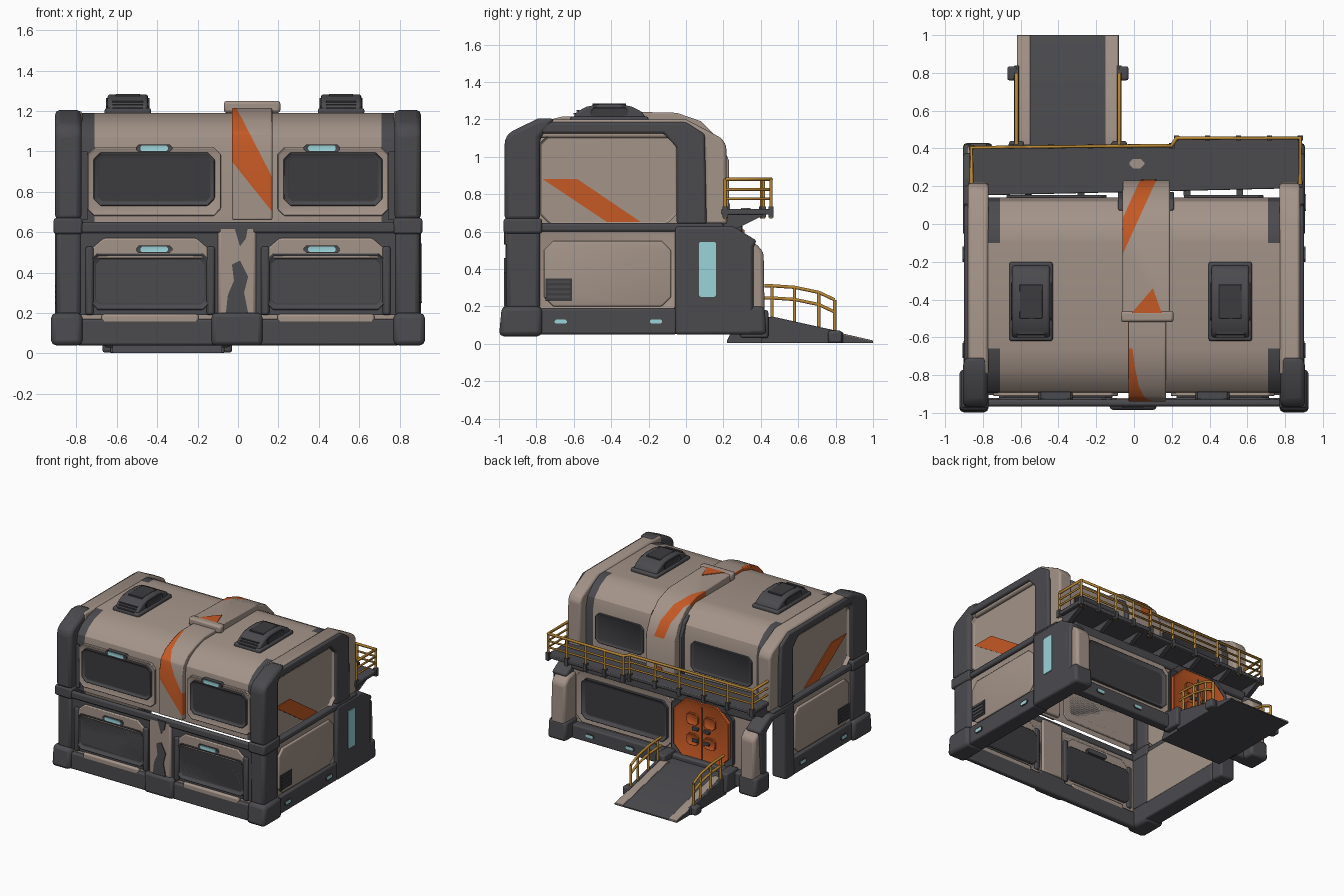
import bpy, bmesh
from mathutils import Vector

cube = bpy.data.objects.get("Cube")
if cube:
    bpy.data.objects.remove(cube)


def material(name, r, g, b):
    m = bpy.data.materials.new(name)
    m.use_nodes = True
    m.diffuse_color = (r, g, b, 1)
    m.node_tree.nodes["Principled BSDF"].inputs["Base Color"].default_value = (r, g, b, 1)
    return m


BEIGE = material("beige_paint", .37, .295, .25)
DARK = material("dark_metal", .07, .07, .078)
GLASS = material("dark_glass", .045, .045, .05)
VENT = material("vent_black", .045, .046, .051)
ORANGE = material("orange_paint", .56, .10, .018)
YELLOW = material("yellow_rail", .48, .24, .035)
CYAN = material("cyan_light", .33, .66, .70)


def finish(name, bm, mats, bevel=0):
    bmesh.ops.recalc_face_normals(bm, faces=bm.faces)
    me = bpy.data.meshes.new(name)
    bm.to_mesh(me)
    bm.free()
    ob = bpy.data.objects.new(name, me)
    bpy.context.collection.objects.link(ob)
    for m in mats:
        me.materials.append(m)
    if bevel:
        mod = ob.modifiers.new("Bevel", 'BEVEL')
        mod.width, mod.segments, mod.limit_method = bevel, 2, 'ANGLE'


def solid(pts, axis, a, b):
    """Extrude a 2D outline along one axis from a to b."""
    put = {'x': lambda u, v, d: (d, u, v), 'y': lambda u, v, d: (u, d, v),
           'z': lambda u, v, d: (u, v, d)}[axis]
    bm = bmesh.new()
    lo = [bm.verts.new(put(u, v, a)) for u, v in pts]
    hi = [bm.verts.new(put(u, v, b)) for u, v in pts]
    bm.faces.new(lo)
    bm.faces.new(hi)
    for i in range(len(pts)):
        j = (i + 1) % len(pts)
        bm.faces.new((lo[i], lo[j], hi[j], hi[i]))
    bmesh.ops.recalc_face_normals(bm, faces=bm.faces)
    return bm


def prism(name, pts, axis, a, b, mat, bevel=0):
    finish(name, solid(pts, axis, a, b), [mat], bevel)


def box(name, x0, x1, y0, y1, z0, z1, mat, bevel=.012):
    prism(name, [(x0, y0), (x1, y0), (x1, y1), (x0, y1)], 'z', z0, z1, mat, bevel)


def chamfered(u0, u1, v0, v1, c):
    return [(u0 + c, v0), (u1 - c, v0), (u1, v0 + c), (u1, v1 - c),
            (u1 - c, v1), (u0 + c, v1), (u0, v1 - c), (u0, v0 + c)]


def panel(name, rect, axis, a, b, rim, inner, inset=.03, sink=.02, c=.05, bevel=.006):
    """Chamfered plate whose outer face (at b) is inset and pushed back."""
    bm = solid(chamfered(*rect, c), axis, a, b)
    way = Vector([float(axis == k) for k in 'xyz']) * (1 if b > a else -1)
    face = max(bm.faces, key=lambda f: f.normal.dot(way))
    back = min(bm.faces, key=lambda f: f.normal.dot(way))
    bmesh.ops.inset_individual(bm, faces=[face], thickness=inset)
    bmesh.ops.translate(bm, verts=face.verts, vec=-way * sink)
    face.material_index = back.material_index = 1
    finish(name, bm, [rim, inner], bevel)


def tube(name, pts, r=.01):
    cu = bpy.data.curves.new(name, 'CURVE')
    cu.dimensions, cu.bevel_depth, cu.bevel_resolution = '3D', r, 1
    sp = cu.splines.new('POLY')
    sp.points.add(len(pts) - 1)
    for p, co in zip(sp.points, pts):
        p.co = (*co, 1)
    cu.materials.append(YELLOW)
    bpy.context.collection.objects.link(bpy.data.objects.new(name, cu))


def painted(name, pts, x0, x1, planes, rule, paint, drop=None, bevel=0):
    """Extruded profile, cut along planes; faces meeting the rule get the paint."""
    bm = solid(pts, 'x', x0, x1)
    if drop:
        bmesh.ops.delete(bm, geom=[f for f in bm.faces if drop(f.normal)], context='FACES')
    for co, no in planes:
        bmesh.ops.bisect_plane(bm, geom=bm.verts[:] + bm.edges[:] + bm.faces[:], plane_co=co, plane_no=no)
    for f in bm.faces:
        f.material_index = int(rule(f.calc_center_median()))
    finish(name, bm, [BEIGE, paint], bevel)


# Hollow storey bodies, with dark patches at the roof corners
painted("upper_body", [(-.895, .64), (-.895, 1.0), (-.885, 1.07), (-.84, 1.12), (-.77, 1.16), (-.66, 1.19),
                       (-.03, 1.19), (.05, 1.15), (.12, 1.08), (.14, 1.0), (.14, .64)], -.8, .8,
        [((s * .71, 0, 0), (1, 0, 0)) for s in (-1, 1)] + [((0, -.1, 0), (0, 1, 0))],
        lambda c: .71 < abs(c.x) < .79 and (c.y < -.66 or c.y > -.1), DARK, lambda n: n.z < -.9)
painted("lower_body", [(-.935, .08), (-.935, .62), (.2, .63), (.28, .6), (.28, .08)], -.79, .79,
        [], lambda c: False, DARK, lambda n: abs(n.z) > .9 or abs(n.x) > .9)
box("front_dark_wall", -.79, .79, -.945, -.935, .19, .62, DARK, 0)

# Central band over the roof, painted with slanted stripes
painted("front_band", [(-.94, .66), (-.94, 1.0), (-.92, 1.09), (-.86, 1.15), (-.76, 1.19), (-.66, 1.215),
                       (-.48, 1.215), (-.48, 1.15), (-.7, 1.13), (-.86, 1.05), (-.87, .66)], -.03, .17,
        [((0, 0, 1.2), (1.94, 0, 1)), ((-.03, 0, .95), (1.25, 0, 1))],
        lambda c: c.y < -.68 and c.z + 1.94 * c.x < 1.2 and c.z + 1.25 * c.x > .9125, ORANGE, None, .008)
painted("rear_band", [(-.5, 1.15), (-.51, 1.22), (-.48, 1.245), (-.05, 1.235), (.08, 1.19), (.18, 1.09),
                      (.23, .98), (.23, .66), (.1, .66), (.1, 1.0), (-.05, 1.15)], -.06, .19,
        [((-.06, -.16, 0), (-2.2, 1, 0)), ((-.06, .03, 0), (-2.2, 1, 0))],
        lambda c: c.z > .95 and -.16 < c.y - 2.2 * (c.x + .06) < .03, ORANGE, None, .008)
box("band_collar", -.07, .21, -.52, -.46, 1.19, 1.25, BEIGE, .015)
prism("roof_stripe", [(-.02, -.48), (.15, -.48), (.1, -.34)], 'z', 1.24, 1.248, ORANGE)
prism("band_rear_mark", [(.03, .69), (.13, .69), (.11, .75), (.05, .75)], 'y', .228, .236, ORANGE)
prism("balcony_disc", chamfered(-.025, .055, .295, .345, .02), 'z', .72, .727, BEIGE)
for x in (-.07, .198):
    prism("rear_band_rib", [(.07, 1.14), (.13, 1.1), (.17, 1.0), (.17, .68), (.1, .68), (.1, 1.05)],
          'x', x - .014, x + .014, DARK, .006)

# Upper windows on both long walls
for x0, x1 in ((-.715, -.115), (.225, .715)):
    panel("upper_front_surround", (x0 - .03, x1 + .03, .68, 1.02), 'y', -.885, -.912, BEIGE, BEIGE, .02, .008, .035)
    panel("upper_front_window", (x0, x1, .73, .995), 'y', -.885, -.925, DARK, GLASS, .022, .015, .035)
    panel("upper_rear_window", (x0 + .04, x1 - .03, .75, .985), 'y', .12, .155, DARK, GLASS, .022, .01, .03)
for s in (-1, 1):
    a, b = sorted((s * .745, s * .79))
    box("upper_wall_edge", a, b, -.905, -.89, .66, 1.0, DARK, 0)

# Lower front windows with dark rims, beige hoods and lamps
for s in (-1, 1):
    a, b = sorted((s * .135, s * .735))
    panel("lower_front_window", (a, b, .215, .495), 'y', -.92, -.965, DARK, GLASS, .028, .02, .04)
    prism("lower_front_hood", [(a, .47), (b, .47), (b, .51), (b - .07, .57), (a + .07, .57), (a, .51)],
          'y', -.955, -.93, BEIGE, .008)
    box("lower_front_sill", a + .06, b - .06, -.965, -.92, .145, .195, BEIGE)
    for x in (a, b):
        box("window_post", x - .02, x + .02, -.965, -.92, .19, .53, DARK)
    for z, y in ((1.015, -.915), (.515, -.955)):
        panel("window_lamp_mount", (s * .415 - .09, s * .415 + .09, z - .018, z + .018),
              'y', y + .05, y - .008, DARK, DARK, .005, .002, .012, 0)
        panel("window_lamp", (s * .415 - .068, s * .415 + .068, z - .014, z + .014),
              'y', y, y - .011, CYAN, CYAN, .004, .001, .008, 0)

# Lower central column with a dark worn patch
box("front_column", -.1, .09, -.965, -.92, .19, .63, BEIGE, .015)
prism("column_patch", [(-.06, .2), (.05, .2), (.03, .3), (.05, .38), (.01, .46), (-.03, .44),
                       (-.02, .36), (-.05, .29)], 'y', -.972, -.965, DARK)
prism("column_patch_top", [(-.02, .63), (.05, .63), (.04, .57), (.01, .53)], 'y', -.972, -.965, DARK)

# Beams around the building
box("front_middle_beam", -.8, .8, -.965, -.93, .595, .65, DARK)
box("front_base_beam", -.8, .8, -.965, -.92, .04, .17, DARK)
box("front_base_block", -.13, .12, -.985, -.92, .04, .2, DARK, .02)
box("rear_base_beam", -.8, .8, .26, .34, .05, .16, DARK)
box("rear_top_beam", -.8, .8, .22, .3, .57, .64, DARK)
for x in (.6, .25):
    panel("rear_base_lamp", (x - .04, x + .04, .087, .122), 'y', .33, .347, DARK, CYAN, .008, 0, .012, 0)

# Side frames, built once per side
for s in (-1, 1):
    def side(name, pts, a, b, mat, bevel=.012):
        prism(name, pts, 'x', s * a, s * b, mat, bevel)

    def side_panel(name, rect, a, b, *style):
        panel(name, rect, 'x', s * a, s * b, *style)

    side("upper_front_column", [(-.97, .66), (-.97, 1.09), (-.945, 1.13), (-.79, 1.205), (-.7, 1.205),
                                (-.78, 1.1), (-.78, .66)], .775, .905, DARK, .025)
    side("lower_front_column", [(-.96, .18), (-.96, .64), (-.78, .64), (-.78, .18)], .775, .9, DARK, .025)
    side("front_foot", [(-1, .04), (-.985, .2), (-.77, .2), (-.77, .04)], .77, .925, DARK, .025)
    side("column_collar", [(-.975, .59), (-.975, .67), (-.77, .67), (-.77, .59)], .77, .912, DARK)
    side("roof_edge_frame", [(-.8, 1.2), (0, 1.2), (.19, 1.1), (.215, 1.06), (.22, .64),
                             (.1, .64), (.1, 1.04), (-.02, 1.1), (-.8, 1.1)], .77, .88, BEIGE, .015)
    side("upper_dark_arch", [(-.82, 1.185), (0, 1.185), (.1, 1.12), (.11, .64), (-.05, .64),
                             (-.05, 1.05), (-.12, 1.125), (-.82, 1.125)], .8, .9, DARK)
    side("side_middle_beam", [(-.8, .6), (-.8, .645), (.2, .645), (.2, .6)], .78, .9, DARK)
    side("side_base_beam", [(-.8, .05), (-.8, .19), (-.05, .19), (-.05, .05)], .77, .9, DARK)
    side("rear_post", [(.27, .17), (.27, .55), (.37, .54), (.415, .49), (.42, .17)], .76, .885, BEIGE, .02)
    side("rear_foot", [(.25, .05), (.25, .2), (.42, .2), (.43, .05)], .75, .905, DARK, .02)
    arch = [(-.06, .05), (-.06, .63), (.25, .63), (.38, .55), (.36, .52)]
    # One rear bay is solid, the other an open frame
    arch += [(.36, .05)] if s > 0 else [(.34, .2), (.28, .2), (.28, .52), (.2, .58), (.05, .58), (.05, .05)]
    side("lower_rear_arch", arch, .78, .905, DARK, .015)
    side_panel("upper_side_panel", (-.785, -.045, .635, 1.13), .79, .885, BEIGE, BEIGE, .012, .03, .06, .004)
    side_panel("lower_side_panel", (-.79, -.05, .18, .61), .78, .88, BEIGE, BEIGE, .02, .006, .02)
    side_panel("lower_side_plate", (-.76, -.08, .2, .55), .86, .888, BEIGE, BEIGE, .015, -.004, .05)
    side("side_stripe", [(-.765, .88), (-.58, .88), (-.24, .65), (-.42, .65)], .853, .862, ORANGE, 0)
    side("side_vent", [(-.75, .23), (-.75, .35), (-.61, .35), (-.61, .23)], .88, .897, VENT, 0)
    for i in range(4):
        z = .245 + i * .027
        side("vent_slat", [(-.74, z), (-.74, z + .012), (-.62, z + .012), (-.62, z)], .89, .903, DARK, 0)
    for y in (-.67, -.16):
        side_panel("side_base_lamp", (y - .04, y + .04, .1, .137), .89, .908, DARK, CYAN, .008, 0, .012, 0)
panel("side_light", (.07, .16, .25, .545), 'x', .89, .911, CYAN, CYAN, .006, 0, .008, 0)

# Rear wall: wide window and orange double door
panel("rear_window_surround", (-.08, .75, .17, .58), 'y', .27, .295, BEIGE, BEIGE, .03, .006, .05)
panel("rear_window", (-.05, .7, .21, .53), 'y', .26, .31, DARK, GLASS, .03, .02, .04)
panel("door_frame", (-.62, -.08, .1, .63), 'y', .25, .305, DARK, DARK, .03, .015, .09)
panel("door", (-.59, -.11, .13, .61), 'y', .28, .315, ORANGE, ORANGE, .035, .012, .1)
box("door_seam", -.354, -.346, .3, .309, .16, .57, DARK, 0)
for s in (-1, 1):
    for z in (.26, .42):
        panel("door_plate", (-.35 + s * .075 - .05, -.35 + s * .075 + .05, z, z + .09),
              'y', .3, .32, ORANGE, ORANGE, .015, .008, .02, .004)
    for z in (.29, .38):
        box("door_handle", -.35 + s * .05 - .025, -.35 + s * .05 + .025, .3, .323, z, z + .025, DARK, .004)

# Balcony with brackets and rails
prism("balcony_floor", [(-.87, .15), (.89, .19), (.89, .46), (.22, .46), (.2, .42), (-.87, .41)],
      'z', .69, .72, DARK, .006)
for i in range(7):
    x = -.84 + i * .28
    prism("balcony_bracket", [(.15, .62), (.28, .62), (.41, .685), (.41, .7), (.15, .7)],
          'x', x - .018, x + .018, DARK)
path = [(-.86, .2), (-.86, .405), (.2, .415), (.225, .455), (.88, .455), (.88, .21)]
for z in (.775, .825, .88):
    tube("balcony_rail", [(x, y, z) for x, y in path], .011 if z > .85 else .008)
posts = path + [(-.86 + .21 * i, .41) for i in range(1, 5)] + [(.225 + .164 * i, .455) for i in range(1, 4)]
for x, y in posts:
    tube("balcony_post", [(x, y, .67), (x, y, .88)])
    box("post_clamp", x - .014, x + .014, y - .014, y + .014, .675, .735, DARK, 0)

# Entry ramp with beige kerbs, dark skirts and curved handrails
ramp = [(.22, .02), (.27, .12), (.46, .135), (1, .012), (1, .003), (.22, .003)]
prism("ramp", ramp, 'x', -.62, -.08, DARK)
curve = [(.42, .31), (.46, .31), (.58, .302), (.71, .275), (.795, .235)]
for s in (-1, 1):
    x, xr = -.35 + s * .233, -.35 + s * .272
    prism("ramp_kerb", [(.42, .137), (.462, .141), (1, .018), (1, .005), (.42, .1)],
          'x', x - .035, x + .035, BEIGE, .003)
    prism("ramp_skirt", [(.4, .14), (.465, .145), (.84, .062), (.84, .003), (.4, .003)],
          'x', xr - .012, xr + .012, DARK, .004)
    box("ramp_side_block", xr - .04, xr + .04, .29, .44, .03, .18, DARK)
    box("ramp_rail_foot", xr + s * .022 - .027, xr + s * .022 + .027, .76, .835, .004, .07, DARK)
    for drop in (0, .065):
        tube("ramp_rail", [(xr, y, z - drop) for y, z in curve])
    for y, z in curve[1:]:
        tube("ramp_post", [(xr, y, .05), (xr, y, z)])

# Roof vent units
for x in (-.545, .51):
    box("vent_base", x - .115, x + .115, -.62, -.2, 1.18, 1.215, DARK)
    prism("vent_housing", [(-.61, 1.2), (-.585, 1.24), (-.53, 1.268), (-.46, 1.282), (-.36, 1.282),
                           (-.29, 1.268), (-.235, 1.24), (-.21, 1.2)], 'x', x - .1, x + .1, DARK, .012)
    for i in range(3):
        box("vent_louvre", x - .075, x + .075, -.616 + i * .015, -.57, 1.208 + i * .017, 1.216 + i * .017, VENT, 0)
    box("vent_cap", x - .06, x + .06, -.5, -.32, 1.27, 1.285, VENT, .004)
    for s in (-1, 1):
        panel("vent_side_grille", (-.51, -.31, 1.21, 1.265), 'x', x + s * .09, x + s * .107, VENT, VENT,
              .01, .006, .015, 0)

# Smooth the rounded edges while keeping corners crisp
bpy.ops.object.select_all(action='DESELECT')
for ob in bpy.context.scene.objects:
    if ob.type == 'MESH':
        ob.select_set(True)
        bpy.context.view_layer.objects.active = ob
bpy.ops.object.shade_smooth_by_angle()
